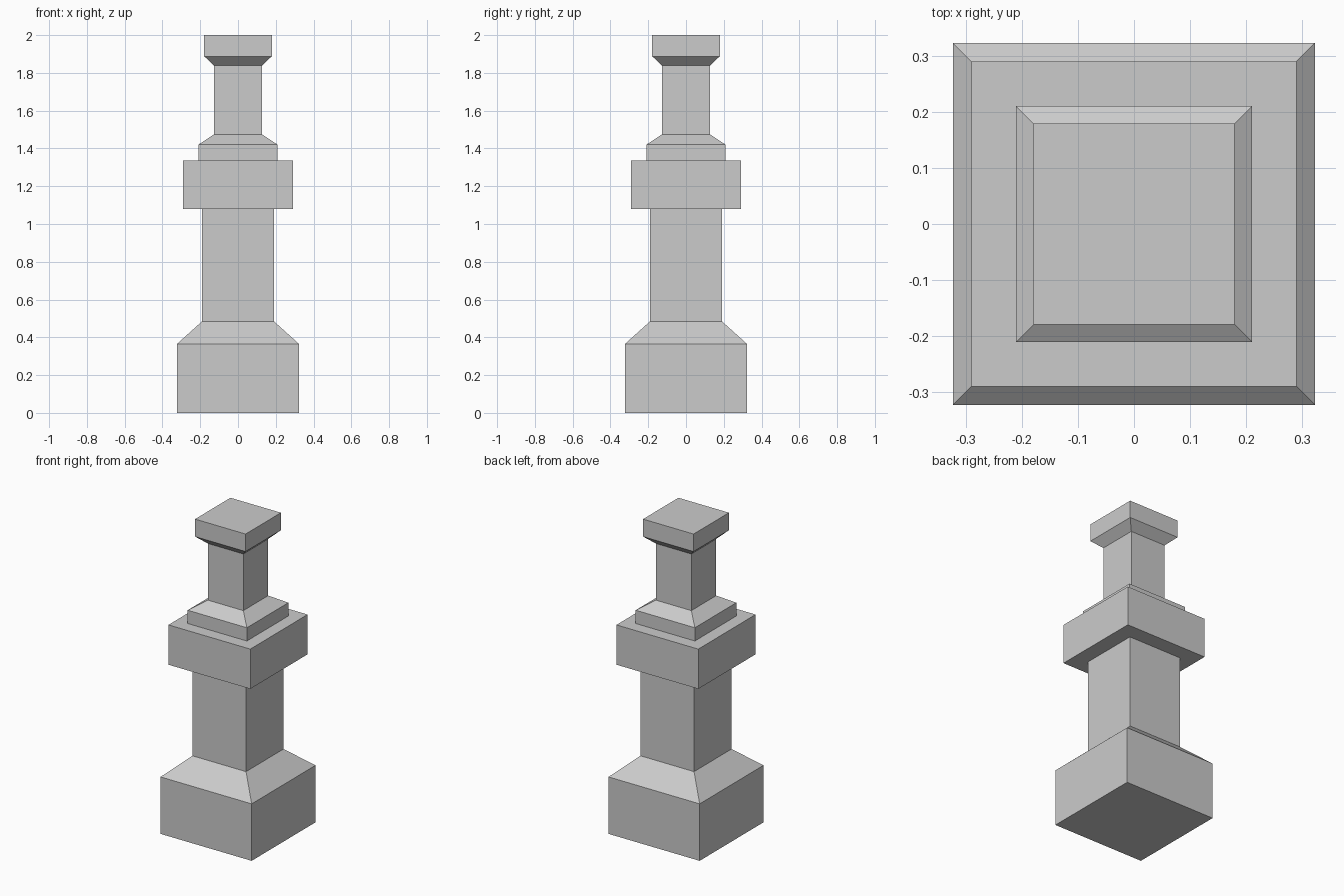
import bpy, bmesh

if "Cube" in bpy.data.objects:
    bpy.data.objects.remove(bpy.data.objects["Cube"])

# Square column profile from bottom to top: (half width, height)
PROFILE = [
    (0.323, 0.0), (0.323, 0.365),      # plinth
    (0.19, 0.485), (0.19, 1.08),       # sloped shoulder and lower shaft
    (0.29, 1.08), (0.29, 1.335),       # middle block
    (0.21, 1.335), (0.21, 1.42),       # upper step
    (0.126, 1.475), (0.126, 1.838),    # sloped shoulder and upper shaft
    (0.179, 1.888), (0.179, 2.0),      # flared cap
]
CORNERS = [(-1, -1), (1, -1), (1, 1), (-1, 1)]


def square_loft(name, profile):
    """Sweep a profile around a square to make one closed solid."""
    bm = bmesh.new()
    rings = [[bm.verts.new((sx * w, sy * w, z)) for sx, sy in CORNERS]
             for w, z in profile]
    for low, high in zip(rings, rings[1:]):
        for i in range(4):
            j = (i + 1) % 4
            bm.faces.new((low[i], low[j], high[j], high[i]))
    bm.faces.new(rings[0][::-1])
    bm.faces.new(rings[-1])
    bmesh.ops.recalc_face_normals(bm, faces=bm.faces)
    mesh = bpy.data.meshes.new(name)
    bm.to_mesh(mesh)
    bm.free()
    obj = bpy.data.objects.new(name, mesh)
    bpy.context.collection.objects.link(obj)
    return obj


# Stepped square pillar
square_loft("pillar", PROFILE)
